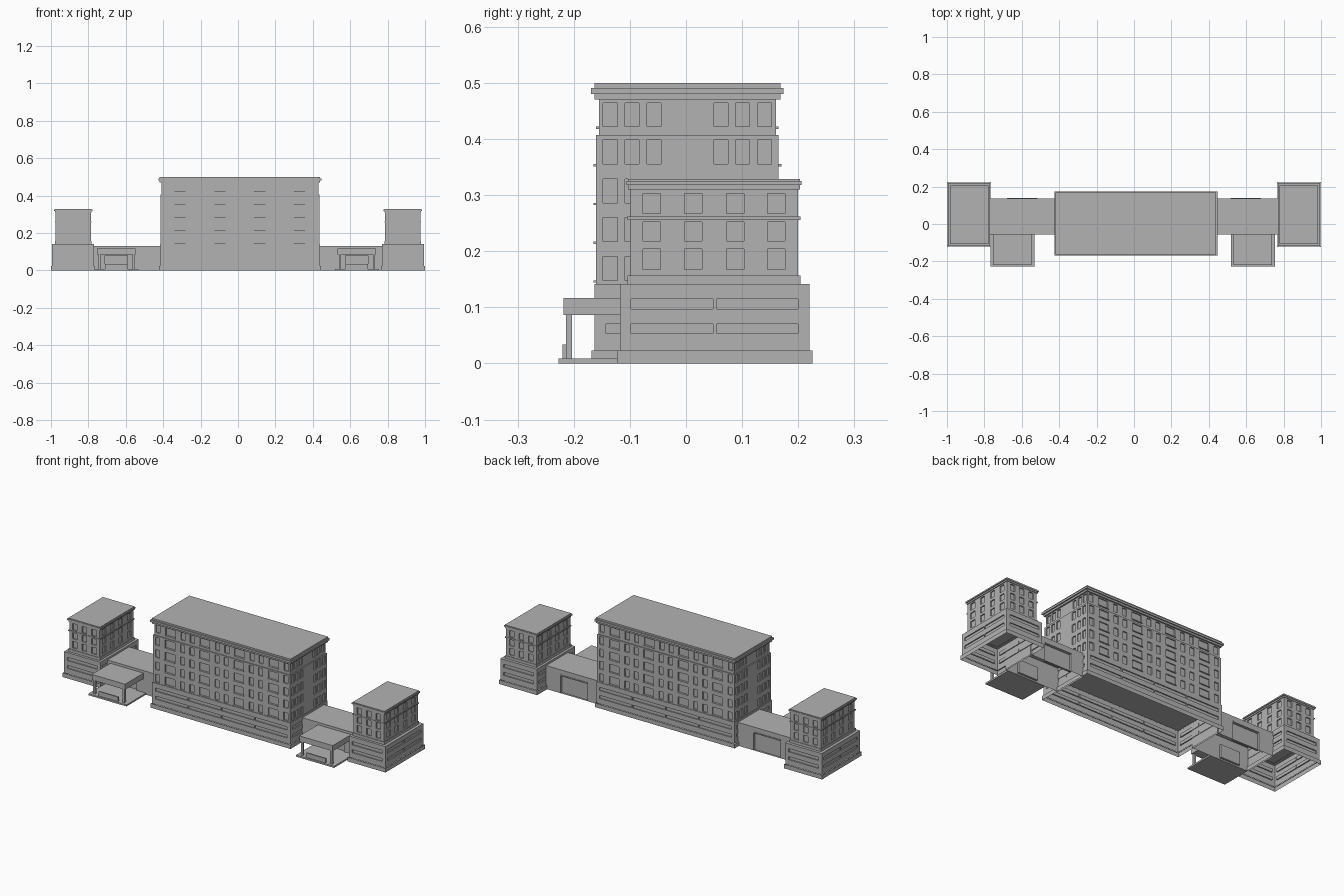
import bpy
import bmesh

cube = bpy.data.objects.get("Cube")
if cube:
    bpy.data.objects.remove(cube, do_unlink=True)

stone = bpy.data.materials.new("grey stone")
stone.use_nodes = True
GREY = (0.45, 0.45, 0.45, 1)
stone.diffuse_color = GREY
stone.node_tree.nodes["Principled BSDF"].inputs["Base Color"].default_value = GREY


def finish(name, bm):
    mesh = bpy.data.meshes.new(name)
    bm.to_mesh(mesh)
    bm.free()
    mesh.materials.append(stone)
    obj = bpy.data.objects.new(name, mesh)
    bpy.context.collection.objects.link(obj)


def add_box(bm, x, y, z):
    """Add a closed box from (low, high) ranges; return its top face."""
    v = [[[bm.verts.new((a, b, c)) for c in z] for b in y] for a in x]
    ring = [v[0][0], v[1][0], v[1][1], v[0][1]]
    for i in range(4):
        a, b = ring[i], ring[(i + 1) % 4]
        bm.faces.new((a[0], b[0], b[1], a[1]))
    bm.faces.new([r[0] for r in reversed(ring)])
    return bm.faces.new([r[1] for r in ring])


def boxes(name, *specs):
    bm = bmesh.new()
    for spec in specs:
        add_box(bm, *spec)
    finish(name, bm)


def grow(r, d):
    return (r[0] - d, r[1] + d)


def plinth(name, x, y, z, step):
    """Open base course with a narrow ledge on top."""
    bm = bmesh.new()
    top = add_box(bm, x, y, z)
    bm.normal_update()
    bottom = [f for f in bm.faces if f.normal.z < -0.5]
    bmesh.ops.inset_individual(bm, faces=[top], thickness=step, depth=0)
    bmesh.ops.delete(bm, geom=bottom + [top], context='FACES')
    finish(name, bm)


def shell(name, x, y, z, openings, depth=0.006):
    """Open-bottomed block; openings maps a side to (u ranges, z ranges)."""
    bm = bmesh.new()
    sides = {
        "front": (x, lambda u, h: (u, y[0], h), False),
        "back": (x, lambda u, h: (u, y[1], h), True),
        "left": (y, lambda u, h: (x[1], u, h), False),
        "right": (y, lambda u, h: (x[0], u, h), True),
    }
    holes = []
    for side, (span, place, flip) in sides.items():
        cols, rows = openings.get(side, ([], []))
        us = sorted({*span, *(e for c in cols for e in c)})
        hs = sorted({*z, *(e for r in rows for e in r)})
        grid = [[bm.verts.new(place(u, h)) for h in hs] for u in us]
        for i in range(len(us) - 1):
            for j in range(len(hs) - 1):
                quad = [grid[i][j], grid[i + 1][j], grid[i + 1][j + 1], grid[i][j + 1]]
                f = bm.faces.new(quad[::-1] if flip else quad)
                if (us[i], us[i + 1]) in cols and (hs[j], hs[j + 1]) in rows:
                    holes.append(f)
    bm.faces.new([bm.verts.new((a, b, z[1])) for a, b in
                  ((x[0], y[0]), (x[1], y[0]), (x[1], y[1]), (x[0], y[1]))])
    bm.normal_update()
    if holes:
        bmesh.ops.inset_individual(bm, faces=holes, thickness=0, depth=-depth)
    finish(name, bm)


def spans(centres, width):
    return [(c - width / 2, c + width / 2) for c in centres]


def strips(span, count, margin, gap):
    """Even run of long slots along a wall."""
    a, b = span[0] + margin, span[1] - margin
    w = (b - a - gap * (count - 1)) / count
    return [(a + i * (w + gap), a + i * (w + gap) + w) for i in range(count)]


SLOTS = [(0.053, 0.07), (0.097, 0.115)]


def podium(name, x, y, n_front, n_side):
    long_side = (strips(x, n_front, 0.02, 0.006), SLOTS)
    short_side = (strips(y, n_side, 0.02, 0.006), SLOTS)
    plinth(name + "_plinth", grow(x, 0.005), grow(y, 0.005), (0, 0.023), 0.005)
    shell(name + "_podium", x, y, (0.023, 0.142),
          dict(front=long_side, back=long_side, left=short_side, right=short_side))


# Central block: podium, four floors, stepped-back top floor
MX, MY = (-0.418, 0.438), (-0.163, 0.168)
podium("main", MX, MY, 4, 2)
bays = [0.01 + 0.213 * (i - 1.5) for i in range(4)]
wide = spans(bays, 0.06)
narrow = spans([b + s for b in bays for s in (-0.078, 0.078)], 0.026)
ends = spans([-0.135, -0.096, -0.057, 0.062, 0.101, 0.14], 0.025)
floors = [(0.148 + 0.069 * i, 0.191 + 0.069 * i) for i in range(4)]
attic = [(0.422, 0.464)]
for name, inset, z, rows in (("main_floors", 0.003, (0.14, 0.407), floors),
                             ("main_top_floor", 0.008, (0.407, 0.47), attic)):
    shell(name, grow(MX, -inset), grow(MY, -inset), z,
          dict(front=(wide + narrow, rows), back=(wide + narrow, rows),
               left=(ends, rows), right=(ends, rows)))
boxes("main_cornice",
      (grow(MX, 0.001), MY, (0.47, 0.48)),
      (grow(MX, 0.008), grow(MY, 0.006), (0.48, 0.491)),
      (grow(MX, 0.001), MY, (0.491, 0.5)))

# Sills under the wide windows
sills = []
for rows, inset in ((floors, 0.003), (attic, 0.008)):
    for low, high in rows:
        for w in wide:
            for y, s in ((MY[0] + inset, -1), (MY[1] - inset, 1)):
                edge = sorted((y - 0.002 * s, y + 0.005 * s))
                sills.append((grow(w, 0.002), edge, (low - 0.004, low)))
boxes("window_sills", *sills)

# Matching wings at either end
for side, s in (("left", 1), ("right", -1)):
    def sx(a, b):
        return tuple(sorted((s * a, s * b)))

    # End pavilion
    px, py = sx(0.77, 0.995), (-0.118, 0.22)
    podium(side + "_pavilion", px, py, 1, 2)
    tx, ty = sx(0.787, 0.975), (-0.1, 0.2)
    front = spans([s * c for c in (0.822, 0.881, 0.94)], 0.028)
    flank = spans([-0.061, 0.013, 0.088, 0.161], 0.031)
    levels = [(0.167, 0.204), (0.218, 0.252), (0.267, 0.303)]
    shell(side + "_pavilion_tower", tx, ty, (0.14, 0.312),
          dict(front=(front, levels), back=(front, levels),
               left=(flank, levels), right=(flank, levels)))
    boxes(side + "_pavilion_cornice",
          (grow(tx, 0.004), grow(ty, 0.003), (0.31, 0.318)),
          (grow(tx, 0.009), grow(ty, 0.006), (0.318, 0.325)),
          (grow(tx, 0.004), grow(ty, 0.003), (0.325, 0.329)))
    for band, z in (("base_band", (0.142, 0.157)), ("middle_band", (0.256, 0.262))):
        plinth(side + "_pavilion_" + band, grow(tx, 0.004), grow(ty, 0.004), z, 0.004)

    # Low link to the central block, with entrance and rear bay
    inner = 0.435 if s > 0 else 0.415
    mid = 0.636 if s > 0 else -0.65
    shell(side + "_link", sx(inner, 0.772), (-0.055, 0.137), (0, 0.131),
          dict(front=([(mid - 0.06, mid + 0.06)], [(0.008, 0.08)]),
               back=([sx(0.515, 0.68)], [(0, 0.098)])), depth=0.012)
    boxes(side + "_link_rear_lintel", (sx(0.515, 0.68), (0.137, 0.14), (0.098, 0.104)))

    # Entrance canopy on two posts above a paved slab
    cx = (mid - 0.103, mid + 0.103)
    posts = [(p, (-0.214, -0.203), (0.008, 0.088))
             for p in spans([cx[0] + 0.012, cx[1] - 0.012], 0.012)]
    boxes(side + "_canopy_slab", (grow(cx, 0.015), (-0.227, -0.055), (0, 0.009)))
    boxes(side + "_canopy_roof", (cx, (-0.218, -0.055), (0.086, 0.117)))
    boxes(side + "_canopy_posts", *posts)
    boxes(side + "_canopy_low_wall", ((mid - 0.06, mid + 0.06), (-0.22, -0.212), (0.008, 0.034)))
